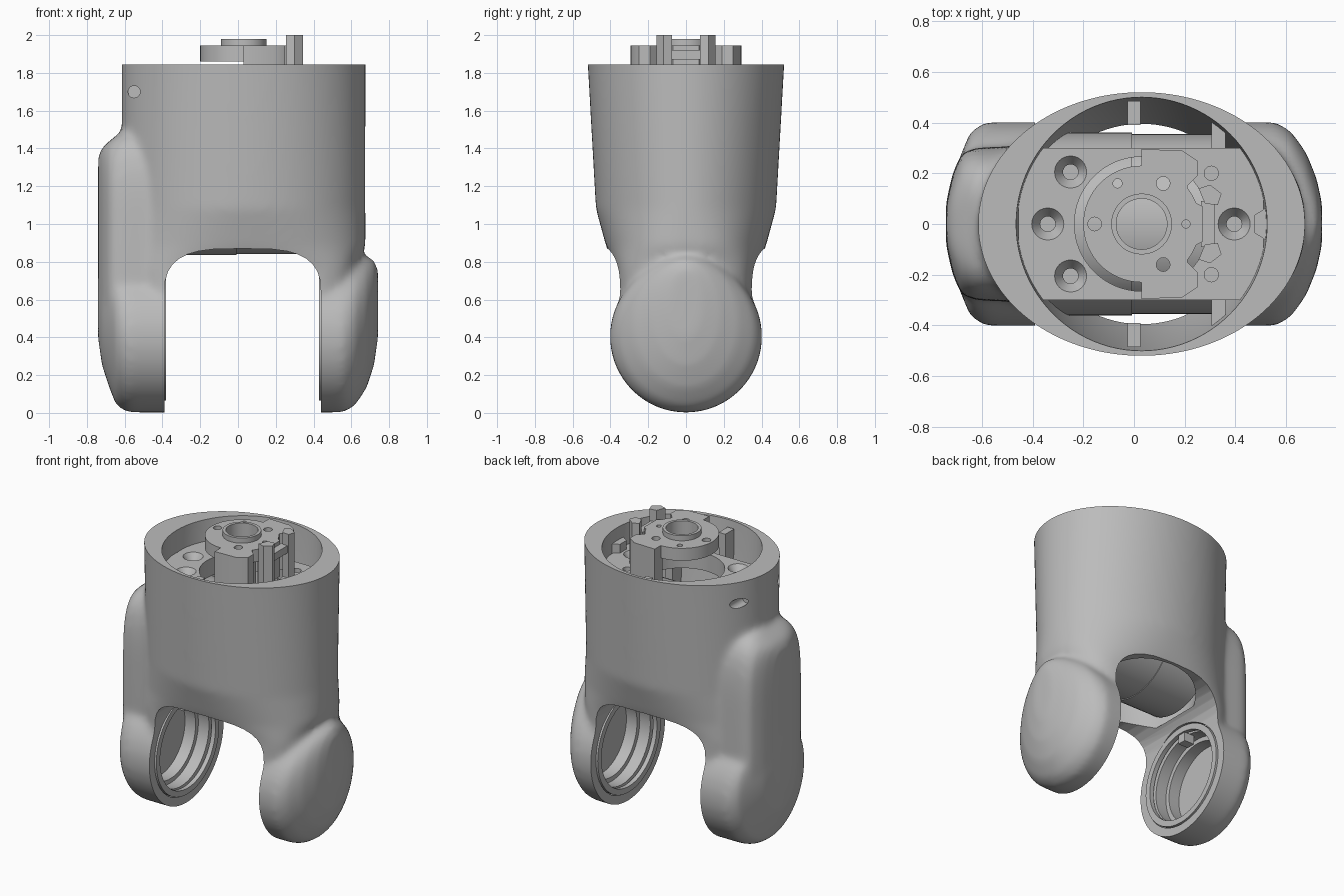
import bpy, bmesh, math
from mathutils import Matrix, Vector

if "Cube" in bpy.data.objects:
    bpy.data.objects.remove(bpy.data.objects["Cube"], do_unlink=True)

grey = bpy.data.materials.new("light_grey")
grey.use_nodes = True
grey.diffuse_color = (0.5, 0.5, 0.5, 1)
grey.node_tree.nodes["Principled BSDF"].inputs["Base Color"].default_value = (0.5, 0.5, 0.5, 1)
CX = 0.03        # axis of the tube
LEG_Z = 0.405    # pivot height


def finish(name, bm):
    bmesh.ops.recalc_face_normals(bm, faces=bm.faces)
    mesh = bpy.data.meshes.new(name)
    bm.to_mesh(mesh)
    bm.free()
    mesh.materials.append(grey)
    ob = bpy.data.objects.new(name, mesh)
    bpy.context.collection.objects.link(ob)
    return ob


def activate(ob):
    bpy.ops.object.select_all(action='DESELECT')
    ob.select_set(True)
    bpy.context.view_layer.objects.active = ob


def apply(ob, kind, **settings):
    activate(ob)
    mod = ob.modifiers.new(kind, kind)
    for key, value in settings.items():
        setattr(mod, key, value)
    bpy.ops.object.modifier_apply(modifier=mod.name)


def boolean(ob, others, operation='DIFFERENCE'):
    for other in others:
        apply(ob, 'BOOLEAN', object=other, operation=operation, solver='MANIFOLD')
        bpy.data.objects.remove(other, do_unlink=True)


def loft(name, rings):
    bm = bmesh.new()
    loops = [[bm.verts.new(p) for p in ring] for ring in rings]
    n = len(loops[0])
    for a, b in zip(loops, loops[1:]):
        for i in range(n):
            j = (i + 1) % n
            bm.faces.new((a[i], a[j], b[j], b[i]))
    bm.faces.new(loops[0])
    bm.faces.new(loops[-1])
    return finish(name, bm)


def oval(ru, rv, power=2, n=96):
    pts = []
    for i in range(n):
        t = math.tau * i / n
        c, s = math.cos(t), math.sin(t)
        pts.append((ru * math.copysign(abs(c) ** (2 / power), c),
                    rv * math.copysign(abs(s) ** (2 / power), s)))
    return pts


def tube_ring(z, rx, ry, power=2):
    return [(CX + x, y, z) for x, y in oval(rx, ry, power)]


def leg_ring(x, half_y, z0, z1, power=2):
    return [(x, y, (z0 + z1) / 2 + z) for y, z in oval(half_y, (z1 - z0) / 2, power)]


def cyl(name, centre, radius, length, axis='Z', top=None, n=48):
    bm = bmesh.new()
    bmesh.ops.create_cone(bm, cap_ends=True, segments=n, radius1=radius,
                          radius2=radius if top is None else top, depth=length)
    turn = {'X': Matrix.Rotation(math.pi / 2, 4, 'Y'),
            'Y': Matrix.Rotation(math.pi / 2, 4, 'X'), 'Z': Matrix()}[axis]
    bmesh.ops.transform(bm, matrix=Matrix.Translation(centre) @ turn, verts=bm.verts)
    return finish(name, bm)


def box(name, lo, hi):
    bm = bmesh.new()
    bmesh.ops.create_cube(bm, size=1)
    lo, hi = Vector(lo), Vector(hi)
    for v in bm.verts:
        v.co = (lo + hi) / 2 + v.co * (hi - lo)
    return finish(name, bm)


def pipe(name, centre, outer, inner, length, axis):
    ob = cyl(name, centre, outer, length, axis, n=64)
    boolean(ob, [cyl("bore", centre, inner, length * 2, axis, n=64)])
    return ob


# Outer shell: oval tube, two domed legs and the raised side pad, blended together
shell = loft("fork_housing", [tube_ring(z, rx, ry, p) for z, rx, ry, p in (
    (1.95, 0.645, 0.527, 2), (1.845, 0.645, 0.52, 2), (1.08, 0.645, 0.477, 2),
    (0.88, 0.645, 0.422, 2.4), (0.76, 0.59, 0.375, 4), (0.45, 0.55, 0.36, 5))])
dome = ((0.25, 0.402, 0.002, 0.807), (0.56, 0.402, 0.002, 0.807), (0.62, 0.365, 0.04, 0.83),
        (0.68, 0.28, 0.13, 0.83), (0.72, 0.18, 0.25, 0.81), (0.742, 0.08, 0.4, 0.76))
left_leg = loft("left_leg", [leg_ring(*s) for s in dome])
right_leg = loft("right_leg", [leg_ring(-x - (0.025 if 0.5 < x < 0.65 else 0), *s) for x, *s in dome])
pad = loft("side_pad", [leg_ring(*s, 4) for s in (
    (-0.4, 0.31, 0.3, 1.52), (-0.63, 0.3, 0.3, 1.48), (-0.68, 0.28, 0.32, 1.44),
    (-0.715, 0.2, 0.34, 1.41), (-0.74, 0.09, 0.4, 1.36))])
boolean(shell, [left_leg, right_leg, pad], 'UNION')
apply(shell, 'REMESH', mode='VOXEL', voxel_size=0.018)
apply(shell, 'SMOOTH', factor=0.5, iterations=18)

# Crisp cuts: flat rim, arch between the legs, hollow bore, pivot recesses, side holes
arch_half, arch_top = 0.415, 0.87
arch = [(0.025 - arch_half, -0.2)]
for i in range(17):
    t = math.pi * (1 - i / 16)
    c, s = math.cos(t), math.sin(t)
    arch.append((0.025 + arch_half * math.copysign(abs(c) ** 0.6, c),
                 0.62 + (arch_top - 0.62) * s ** 0.7 if s > 1e-6 else 0.62))
arch.append((0.025 + arch_half, -0.2))
cuts = [
    box("rim_cut", (-1, -1, 1.845), (1, 1, 2.2)),
    loft("arch_cut", [[(x, y, z) for x, z in arch] for y in (-1, 1)]),
    loft("bore_cut", [tube_ring(z, rx, ry) for z, rx, ry in (
        (2, 0.495, 0.505), (1.845, 0.495, 0.5), (1.1, 0.47, 0.445), (0.8, 0.41, 0.38))]),
]
for y in (-0.23, 0.23):
    cuts.append(cyl("side_hole_cut", (-0.55, y, 1.7), 0.032, 0.2, 'Y', n=24))
for inner, sign in ((-0.39, -1), (0.44, 1)):
    for radius, depth in ((0.345, 0.04), (0.3, 0.12), (0.27, 0.2)):
        cuts.append(cyl("recess_cut", (inner + sign * (depth - 0.1) / 2, 0, LEG_Z),
                        radius, depth + 0.1, 'X', n=64))
boolean(shell, cuts)

# Pivot rings, slightly proud of the inner leg faces
pipe("right_pivot_ring", (-0.395, 0, LEG_Z), 0.34, 0.3, 0.03, 'X')
pipe("left_pivot_ring", (0.445, 0, LEG_Z), 0.34, 0.3, 0.03, 'X')
box("right_stop_lug", (-0.46, -0.03, 0.64), (-0.385, 0.03, 0.7))

# Motor lying across the tube, in two halves that meet at a seam
for name, x0, x1, r in (("motor_right_half", -0.34, -0.008, 0.36),
                        ("motor_left_half", -0.008, 0.36, 0.355)):
    cyl(name, ((x0 + x1) / 2, 0, 1.195), r, x1 - x0, 'X', n=64)

# Mounting plate with a round opening and countersunk screw holes
PLATE = 1.7
plate = box("mounting_plate", (-0.455, -0.3, PLATE - 0.12), (0.51, 0.3, PLATE))
cuts = [cyl("opening", (CX, 0, PLATE), 0.265, 0.4, n=64)]
for x, y in ((-0.25, 0.205), (-0.25, -0.205), (-0.34, 0), (0.395, 0)):
    cuts.append(cyl("sink", (x, y, PLATE - 0.02), 0.03, 0.06, top=0.07, n=24))
    cuts.append(cyl("hole", (x, y, PLATE), 0.03, 0.16, n=24))
for y in (-0.2, 0.2):
    cuts.append(cyl("hole", (0.305, y, PLATE), 0.028, 0.1, n=24))
boolean(plate, cuts)

# Inner ribs and posts against the bore wall
for side, s in (("front", -1), ("back", 1)):
    y0, y1 = sorted((s * 0.39, s * 0.485))
    box(side + "_rib", (-0.025, y0, 1.3), (0.025, y1, 1.8))
    y0, y1 = sorted((s * 0.29, s * 0.4))
    box(side + "_post", (0.305, y0, 1.1), (0.36, y1, PLATE - 0.04))
lug = [(0.475, -0.035), (0.53, -0.07), (0.53, 0.07), (0.475, 0.035)]
loft("wall_lug", [[(x, y, z) for x, y in lug] for z in (1.6, 1.76)])

# Output hub: disc, curved skirt block and raised collar
hub = cyl("output_hub", (CX, 0, 1.9025), 0.23, 0.085, n=64)
outline = [(0.03, 0.295), (0.19, 0.29), (0.25, 0.25), (0.25, 0.19), (0.21, 0.15), (0.21, 0.1), (0.27, 0.07)]
outline += [(x, -y) for x, y in reversed(outline)]
skirt = loft("skirt", [[(x, y, z) for x, y in outline] for z in (PLATE, 1.945)])
collar = cyl("collar", (CX, 0, 1.93), 0.12, 0.1, n=48)
boolean(hub, [skirt, collar], 'UNION')
cuts = [cyl("bore", (CX, 0, 1.8), 0.1, 0.6),
        cyl("under", (CX, 0, 1.75), 0.21, 0.22, n=48)]
for x, y, r in ((0.115, 0.16, 0.027), (0.115, -0.16, 0.027), (-0.155, 0, 0.027),
                (0.205, 0, 0.016), (-0.065, 0.16, 0.018)):
    cuts.append(cyl("hole", (x, y, 1.92), r, 0.2, n=16))
boolean(hub, cuts)

# Pair of upright prongs and the bridge between them
for side, s in (("front", -1), ("back", 1)):
    prong = [(0.255, s * 0.14), (0.28, s * 0.08), (0.33, s * 0.075), (0.345, s * 0.12), (0.3, s * 0.155)]
    loft(side + "_prong", [[(x, y, z) for x, y in prong] for z in (PLATE, 2.0)])
box("prong_bridge", (0.265, -0.09, 1.87), (0.32, 0.09, 1.92))

for ob in bpy.context.collection.objects:
    if ob.type == 'MESH' and grey.name in ob.data.materials:
        activate(ob)
        bpy.ops.object.shade_smooth_by_angle(angle=math.radians(32))
